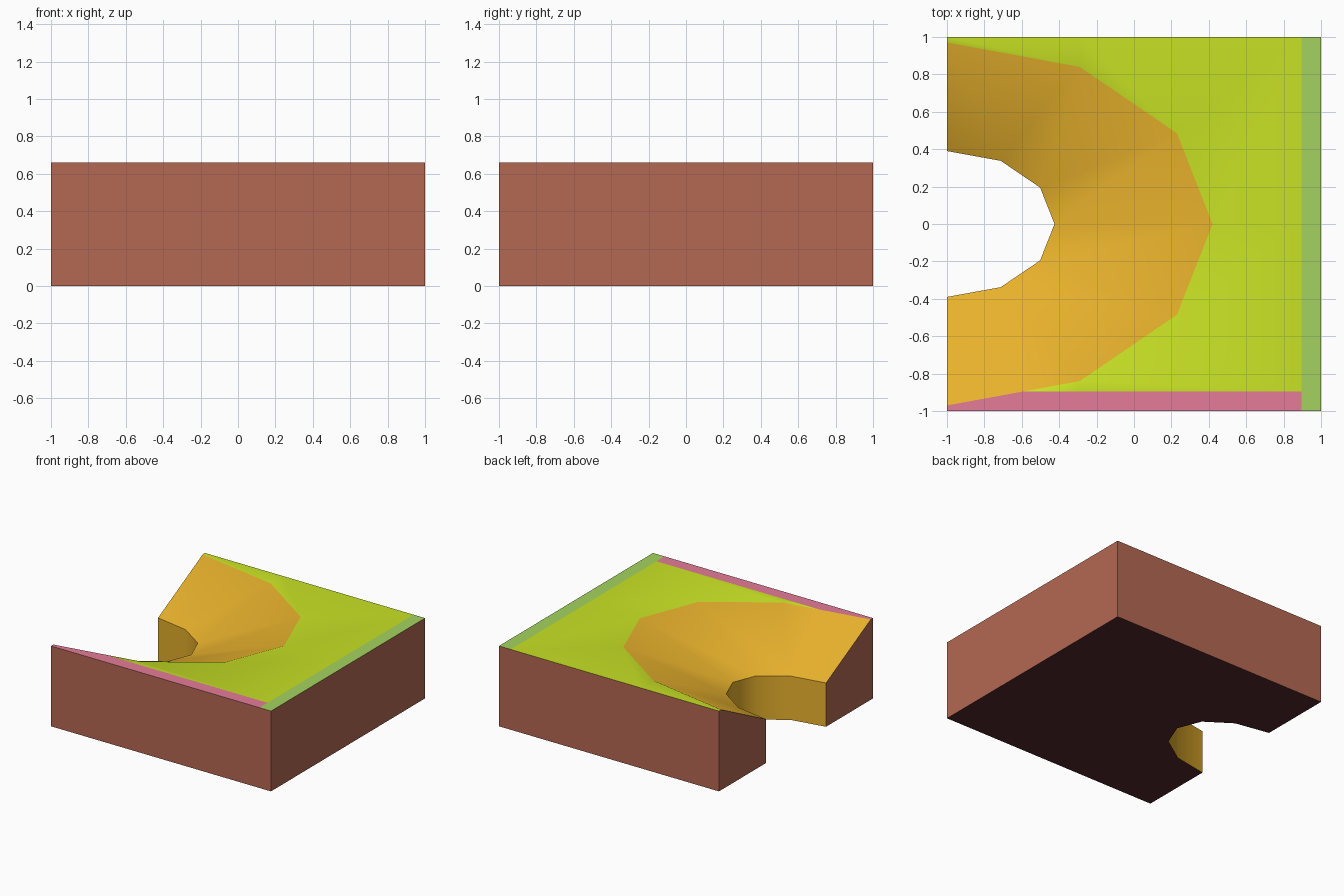
import bpy, math

if "Cube" in bpy.data.objects:
    bpy.data.objects.remove(bpy.data.objects["Cube"])

H, LOW = 0.66, 0.36        # top of the tile, lower edge of the bank
EDGE = 0.895               # where the border strips begin


def material(name, rgb):
    m = bpy.data.materials.new(name)
    m.diffuse_color = (*rgb, 1)
    m.use_nodes = True
    m.node_tree.nodes["Principled BSDF"].inputs["Base Color"].default_value = m.diffuse_color
    return m


grass_mat = material("grass_green", (0.58, 0.76, 0.018))
bank_mat = material("ochre_bank", (0.80, 0.44, 0.025))
earth_mat = material("brown_earth", (0.46, 0.14, 0.085))
pink_mat = material("pink_border", (0.78, 0.20, 0.31))
pale_mat = material("pale_green_border", (0.37, 0.65, 0.115))
dark_mat = material("dark_underside", (0.085, 0.022, 0.023))


def part(name, verts, faces, mats, smooth=False, indices=None):
    me = bpy.data.meshes.new(name)
    me.from_pydata(verts, [], faces)
    for m in mats:
        me.materials.append(m)
    for i, p in enumerate(me.polygons):
        p.use_smooth = smooth
        if indices:
            p.material_index = indices[i]
    me.update()
    ob = bpy.data.objects.new(name, me)
    bpy.context.collection.objects.link(ob)
    return ob


def arc(rx, ry, z):
    """Half of a twelve-sided oval opening on the left edge, back to front."""
    return [(-1 + rx * math.cos(math.radians(a)), ry * math.sin(math.radians(a)), z)
            for a in range(90, -91, -30)]


outer = arc(1.42, 0.97, H)
inner = arc(0.575, 0.39, LOW)
foot = arc(0.575, 0.39, 0)

# point where the bank rim crosses the front border strip
p, q = outer[5], outer[6]
t = (-EDGE - p[1]) / (q[1] - p[1])
cross = (p[0] + t * (q[0] - p[0]), -EDGE, H)

# ground surface: sloping bank and flat grass, softly shaded together
rim = [(-1, 1, H), (-0.29, 1, H), (EDGE, 1, H), (EDGE, 0, H),
       (EDGE, -EDGE, H), (-0.29, -EDGE, H)]
verts = outer + inner + rim + [cross]
O, I, R, C = 0, 7, 14, 20
bank = [(O + i, I + i, I + i + 1, O + i + 1) for i in range(5)]
bank.append((O + 5, I + 5, I + 6, O + 6, C))
grass = [(R + i, O + i, O + i + 1, R + i + 1) for i in range(5)]
grass.append((R + 5, O + 5, C))
part("ground_surface", verts, bank + grass, [grass_mat, bank_mat], True,
     [1] * len(bank) + [0] * len(grass))

# border strips along the front and right edges
part("front_border", [(-1, -1, H), (EDGE, -1, H), (EDGE, -EDGE, H), cross, q],
     [(0, 1, 2, 3, 4)], [pink_mat])
part("right_border", [(EDGE, -1, H), (1, -1, H), (1, 1, H), (EDGE, 1, H)],
     [(0, 1, 2, 3)], [pale_mat])

# upright wall of the opening
part("opening_wall", inner + foot,
     [(i, i + 7, i + 8, i + 1) for i in range(6)], [bank_mat], True)

# earth block: outer sides and cut ends in brown, dark underside
corners = [(-1, 1), (1, 1), (1, -1), (-1, -1)]
verts = [(x, y, 0) for x, y in corners] + [(x, y, H) for x, y in corners]
verts += foot + [outer[0], inner[0], outer[6], inner[6]]
sides = [(i, i + 4, i + 5, i + 1) for i in range(3)]
ends = [(0, 8, 16, 15, 4), (3, 7, 17, 18, 14)]
under = [(0, 1, 2, 3) + tuple(range(14, 7, -1))]
part("earth_block", verts, sides + ends + under, [earth_mat, dark_mat], False,
     [0] * 5 + [1])
